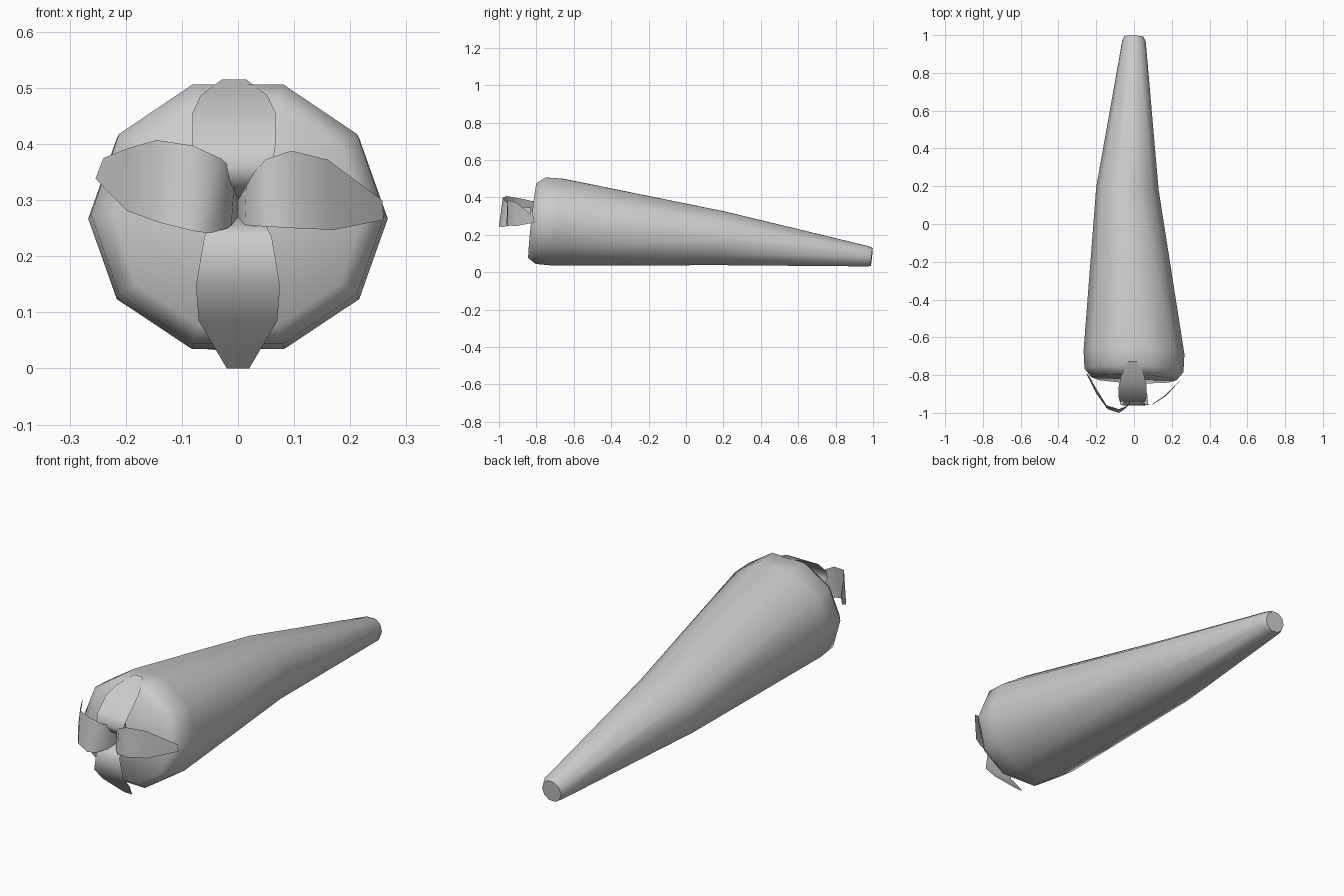
import bpy, math


def make_object(name, verts, faces):
    mesh = bpy.data.meshes.new(name)
    mesh.from_pydata(verts, [], faces)
    mesh.update()
    obj = bpy.data.objects.new(name, mesh)
    bpy.context.collection.objects.link(obj)
    bpy.ops.object.select_all(action='DESELECT')
    obj.select_set(True)
    bpy.context.view_layer.objects.active = obj
    bpy.ops.object.shade_smooth_by_angle(angle=math.radians(60))
    return obj


# Carrot root: ten-sided rings (x, y, z centre, x radius, z radius), slightly tilted
SIDES = 10
rings = [
    (0.0, -0.82, 0.275, 0.225, 0.210),
    (0.0, -0.775, 0.275, 0.262, 0.243),
    (0.0, -0.68, 0.267, 0.267, 0.244),
    (-0.035, 0.19, 0.181, 0.165, 0.151),
    (0.0, 0.97, 0.085, 0.062, 0.057),
    (0.0, 0.993, 0.080, 0.050, 0.050),
]
verts, faces = [], []
for cx, cy, cz, rx, rz in rings:
    for i in range(SIDES):
        a = math.tau * i / SIDES
        dx, dz = rx * math.cos(a), rz * math.sin(a)
        verts.append((cx + dx, cy + 0.11 * dz - 0.035 * dx, cz + dz))
for r in range(len(rings) - 1):
    for i in range(SIDES):
        j = (i + 1) % SIDES
        a, b = r * SIDES, (r + 1) * SIDES
        faces.append((a + i, a + j, b + j, b + i))
faces.append(tuple(reversed(range(SIDES))))
faces.append(tuple(range((len(rings) - 1) * SIDES, len(rings) * SIDES)))
make_object("carrot_root", verts, faces)


# Leaves: ribbons given by pairs of edge points along their length
def leaf(name, pairs):
    pts = [p for pair in pairs for p in pair]
    quads = [(2 * i, 2 * i + 1, 2 * i + 3, 2 * i + 2) for i in range(len(pairs) - 1)]
    make_object(name, pts, quads)


# Upright leaves: (half width, y, z) along the centre line
def straight_leaf(name, path, shift=0.0):
    leaf(name, [((shift - w, y, z), (shift + w, y, z)) for w, y, z in path])


straight_leaf("leaf_top", [
    (0.045, -0.83, 0.30), (0.060, -0.92, 0.325), (0.068, -0.94, 0.36),
    (0.074, -0.92, 0.40), (0.074, -0.86, 0.455), (0.060, -0.80, 0.486),
    (0.022, -0.725, 0.515)], -0.007)
straight_leaf("leaf_bottom", [
    (0.045, -0.83, 0.27), (0.050, -0.93, 0.255), (0.060, -0.96, 0.235),
    (0.075, -0.955, 0.147), (0.070, -0.90, 0.085), (0.020, -0.81, 0.0)])

# Side leaves: upper edge point, lower edge point
leaf("leaf_left", [
    ((0.0, -0.83, 0.345), (0.0, -0.83, 0.265)),
    ((-0.005, -0.91, 0.35), (-0.012, -0.93, 0.252)),
    ((-0.03, -0.96, 0.374), (-0.05, -0.98, 0.241)),
    ((-0.08, -0.98, 0.397), (-0.08, -1.0, 0.245)),
    ((-0.145, -0.96, 0.407), (-0.14, -0.98, 0.26)),
    ((-0.195, -0.88, 0.393), (-0.198, -0.90, 0.281)),
    ((-0.240, -0.80, 0.375), (-0.254, -0.79, 0.338))])
leaf("leaf_right", [
    ((0.0, -0.83, 0.30), (0.0, -0.83, 0.262)),
    ((0.015, -0.92, 0.335), (0.012, -0.92, 0.255)),
    ((0.05, -0.955, 0.373), (0.05, -0.96, 0.253)),
    ((0.095, -0.955, 0.388), (0.10, -0.955, 0.25)),
    ((0.16, -0.91, 0.372), (0.17, -0.91, 0.247)),
    ((0.257, -0.815, 0.30), (0.26, -0.81, 0.265))])
